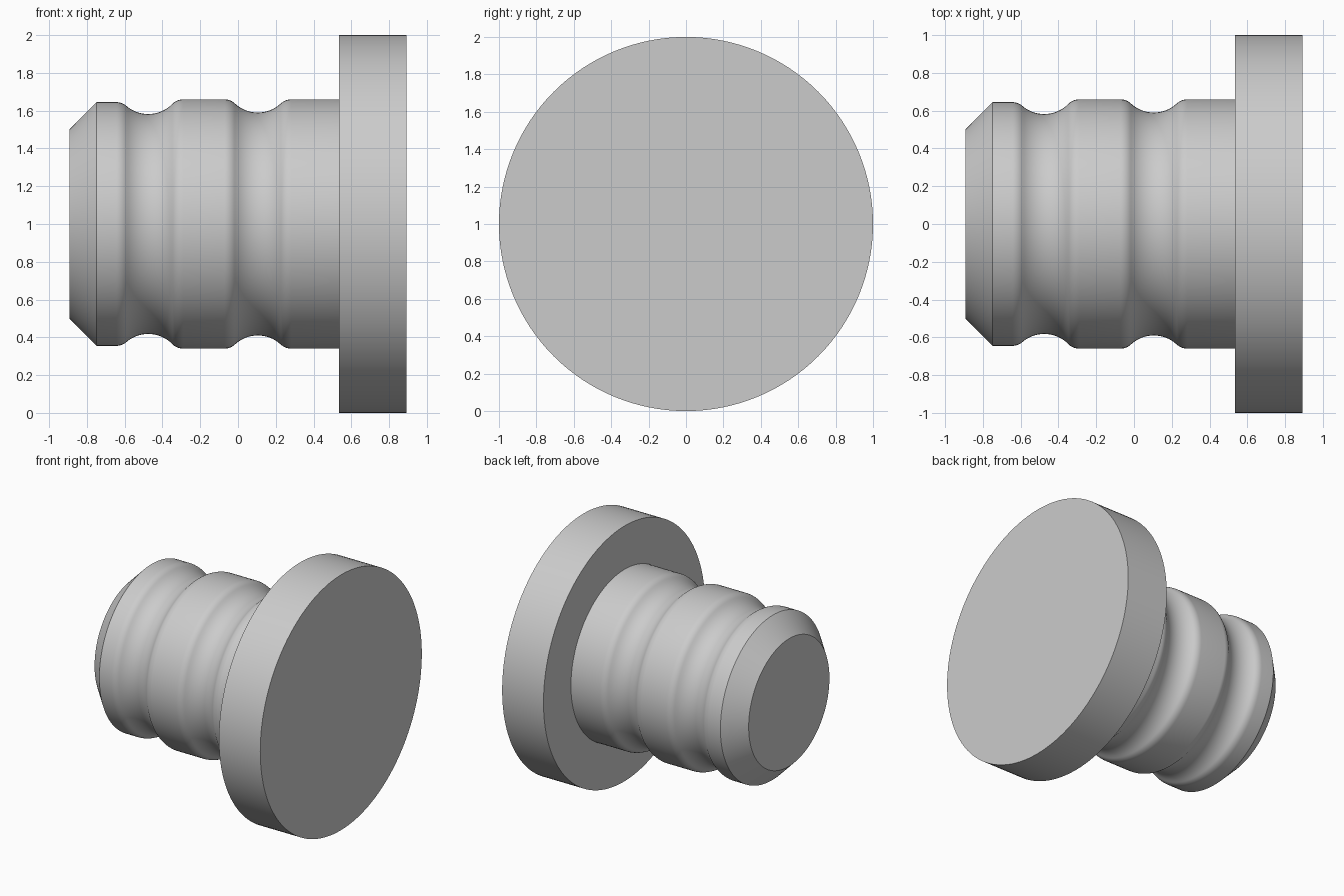
import bpy
import bmesh
from math import acos, cos, sin, pi, radians

cube = bpy.data.objects.get("Cube")
if cube:
    bpy.data.objects.remove(cube, do_unlink=True)

grey = bpy.data.materials.new("plain grey")
grey.use_nodes = True
colour = (0.6, 0.6, 0.6, 1)
grey.diffuse_color = colour
grey.node_tree.nodes["Principled BSDF"].inputs["Base Color"].default_value = colour

SIDES = 128


def lathe(name, profile):
    """Turn (x, radius) points around the x axis at z = 1, with flat end caps."""
    bm = bmesh.new()
    rings = []
    for x, r in profile:
        rings.append([bm.verts.new((x, r * cos(2 * pi * i / SIDES), 1 + r * sin(2 * pi * i / SIDES)))
                      for i in range(SIDES)])
    for a, b in zip(rings, rings[1:]):
        for i in range(SIDES):
            j = (i + 1) % SIDES
            bm.faces.new((a[i], a[j], b[j], b[i]))
    bm.faces.new(rings[0])
    bm.faces.new(rings[-1])
    bmesh.ops.recalc_face_normals(bm, faces=bm.faces)
    mesh = bpy.data.meshes.new(name)
    bm.to_mesh(mesh)
    bm.free()
    mesh.materials.append(grey)
    obj = bpy.data.objects.new(name, mesh)
    bpy.context.collection.objects.link(obj)
    bpy.ops.object.select_all(action="DESELECT")
    obj.select_set(True)
    bpy.context.view_layer.objects.active = obj
    bpy.ops.object.shade_smooth_by_angle(angle=radians(30))
    return obj


def half_groove(centre, bottom, top, side, arc=0.177, fillet=0.082, steps=8):
    """Points from the groove bottom up to the shaft surface, ending in a rounded lip."""
    angle = acos(1 - (top - bottom) / (arc + fillet))
    width = (arc + fillet) * sin(angle)
    angles = [angle * i / steps for i in range(steps + 1)]
    hollow = [(centre + side * arc * sin(t), bottom + arc * (1 - cos(t))) for t in angles]
    lip = [(centre + side * (width - fillet * sin(t)), top - fillet * (1 - cos(t)))
           for t in reversed(angles[:-1])]
    return hollow + lip


def groove(centre, bottom, left_top, right_top):
    left = half_groove(centre, bottom, left_top, -1)
    right = half_groove(centre, bottom, right_top, 1)
    return left[::-1] + right[1:]


# Chamfered shaft with two rounded grooves
shaft = [(-0.893, 0.5), (-0.75, 0.645)]
shaft += groove(-0.475, 0.582, 0.645, 0.66)
shaft += groove(0.105, 0.59, 0.66, 0.66)
shaft += [(0.54, 0.66)]
lathe("grooved_shaft", shaft)

# Wide end disc
lathe("end_flange", [(0.535, 1), (0.893, 1)])
